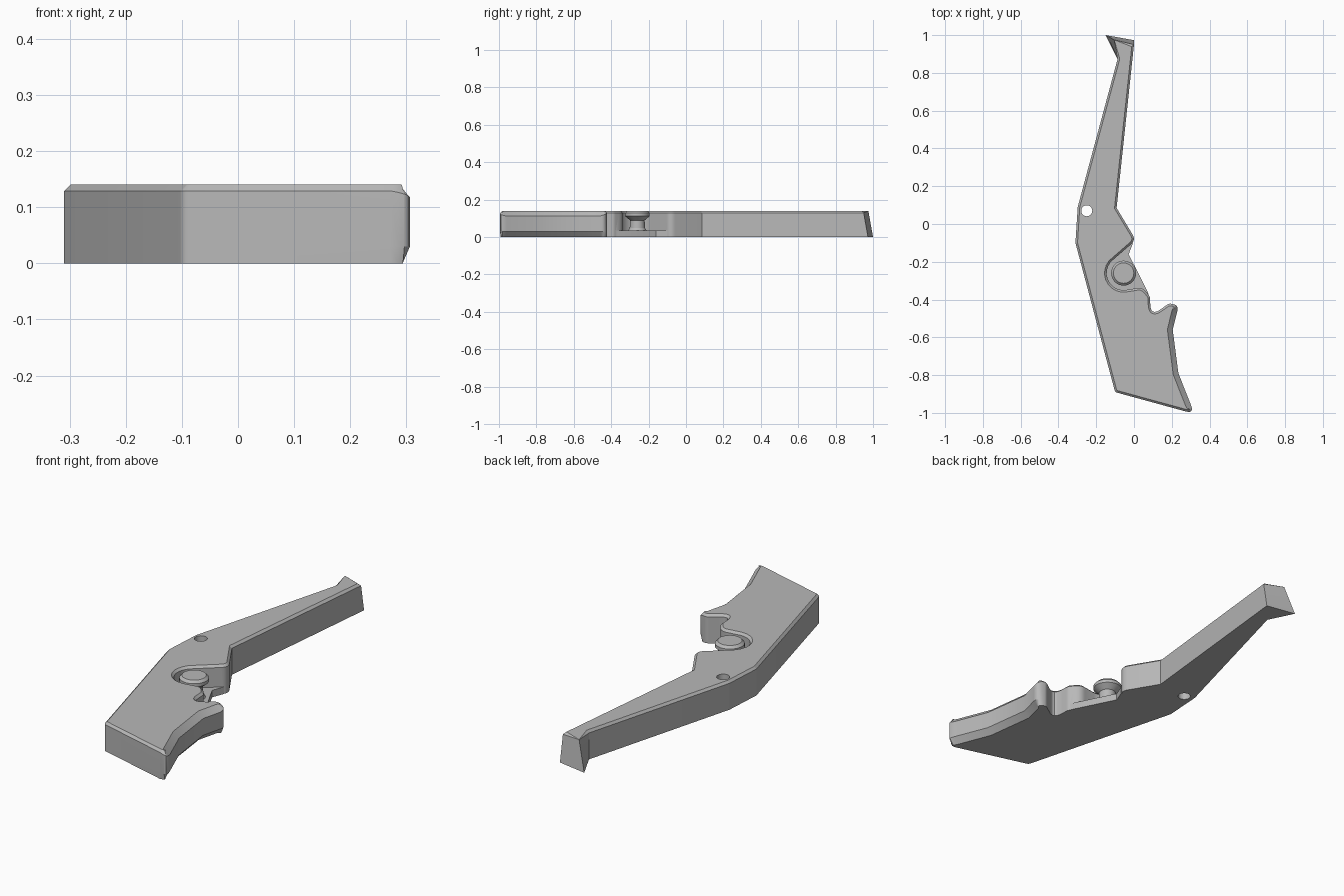
import bpy, bmesh, math
from mathutils import Vector

if "Cube" in bpy.data.objects:
    bpy.data.objects.remove(bpy.data.objects["Cube"])

HEIGHT, FLOOR = 0.14, 0.034
EDGE, GRIP = 0.011, 0.028          # small edge chamfer, wide grip chamfer
PEG = Vector((-0.055, -0.26))

grey = bpy.data.materials.new("plain_grey")
grey.use_nodes = True
grey.diffuse_color = (0.48, 0.48, 0.48, 1)
grey.node_tree.nodes["Principled BSDF"].inputs["Base Color"].default_value = grey.diffuse_color


def make_object(name, bm):
    bmesh.ops.remove_doubles(bm, verts=bm.verts, dist=0.0001)
    bmesh.ops.recalc_face_normals(bm, faces=bm.faces)
    mesh = bpy.data.meshes.new(name)
    bm.to_mesh(mesh)
    bm.free()
    mesh.materials.append(grey)
    ob = bpy.data.objects.new(name, mesh)
    bpy.context.collection.objects.link(ob)
    return ob


def loft(name, rings):
    """Skin a stack of closed rings and cap both ends."""
    bm = bmesh.new()
    loops = [[bm.verts.new(p) for p in ring] for ring in rings]
    for low, high in zip(loops, loops[1:]):
        for i in range(len(low)):
            bm.faces.new((low[i - 1], low[i], high[i], high[i - 1]))
    bm.faces.new(loops[0])
    bm.faces.new(loops[-1])
    return make_object(name, bm)


def circle(radius, z, centre, sides=32):
    return [(centre[0] + radius * math.cos(a), centre[1] + radius * math.sin(a), z)
            for a in (math.tau * i / sides for i in range(sides))]


def fillet(corners, steps=6):
    """Round corners (x, y, radius, chamfer before, chamfer after)."""
    out = []
    for i, (x, y, r, c0, c1) in enumerate(corners):
        p = Vector((x, y))
        if r == 0:
            out.append((p, c0))
            continue
        u = (Vector(corners[i - 1][:2]) - p).normalized()
        v = (Vector(corners[(i + 1) % len(corners)][:2]) - p).normalized()
        t = r / math.tan(u.angle(v) / 2)
        for s in range(steps + 1):
            k = s / steps
            out.append((p + u * t * (1 - k) ** 2 + v * t * k ** 2, c0 + (c1 - c0) * k))
    return out


def inward(points):
    """Mitred inward direction at each point of a clockwise outline."""
    result = []
    for i, (p, _) in enumerate(points):
        a = (p - points[i - 1][0]).normalized()
        b = (points[(i + 1) % len(points)][0] - p).normalized()
        n, m = Vector((a.y, -a.x)), Vector((b.y, -b.x))
        result.append((n + m) / max(0.4, 1 + n.dot(m)))
    return result


def combine(target, tool, operation):
    mod = target.modifiers.new(operation, 'BOOLEAN')
    mod.operation, mod.solver, mod.object = operation, 'EXACT', tool
    bpy.context.view_layer.objects.active = target
    bpy.ops.object.modifier_apply(modifier=mod.name)
    bpy.data.objects.remove(tool)


def edge(x, y, r=0):
    return (x, y, r, EDGE, EDGE)


# Body outline, clockwise: arm, peg recess, notch, grip, back
recess = [edge(PEG.x + 0.09 * math.cos(a), PEG.y + 0.09 * math.sin(a))
          for a in (math.radians(d) for d in range(125, 276, 15))]
outline = [
    (-0.15, 1.0, 0, 0, 0), edge(0.0, 0.973), edge(-0.092, 0.085),
    edge(0.01, -0.085, 0.04), *recess,
    edge(0.045, -0.335, 0.05), edge(0.085, -0.385, 0.03),
    edge(0.088, -0.49, 0.035), edge(0.185, -0.42, 0.03),
    (0.237, -0.43, 0.03, EDGE, GRIP),
    (0.205, -0.56, 0, GRIP, GRIP), (0.235, -0.79, 0, GRIP, GRIP),
    (0.32, -1.005, 0.025, GRIP, EDGE),
    edge(-0.1, -0.89, 0.02), edge(-0.31, -0.1, 0.02), edge(-0.298, 0.09, 0.02),
    edge(-0.087, 0.873),
]
points = fillet(outline)
miters = inward(points)
rings = [[], [], [], []]
for (p, c), m in zip(points, miters):
    base = p + m * max(0, c - EDGE) * 1.5
    top = p + m * c
    rings[0].append((*base, 0))
    rings[1].append((*p, 0.03))
    rings[2].append((*p, HEIGHT - c))
    rings[3].append((*top, HEIGHT))
body = loft("body", rings)

# Slanted tip of the hook
for v in body.data.vertices:
    if v.co.y > 0.93:
        lift = v.co.z / HEIGHT
        v.co.y -= 0.025 * lift
        if v.co.x < -0.1:
            v.co.x += 0.045 * lift

# Thin floor of the recess
floor_outline = [(-0.005, -0.1), (-0.028, -0.16), (0.075, -0.365), (0.084, -0.4),
                 (0.04, -0.42), (-0.2, -0.36), (-0.2, -0.2), (-0.1, -0.1)]
floor = loft("recess_floor", [[(x, y, z) for x, y in floor_outline] for z in (0, FLOOR)])
combine(body, floor, 'UNION')

# Pin hole
hole = [circle(0.029, z, (-0.25, 0.07)) for z in (-0.1, 0.3)]
combine(body, loft("hole_cutter", hole), 'DIFFERENCE')

# Mushroom peg
profile = [(0.05, FLOOR - 0.01), (0.05, FLOOR), (0.041, 0.048), (0.039, 0.09),
           (0.066, 0.112), (0.066, 0.128), (0.054, HEIGHT)]
peg = loft("peg", [circle(r, z, PEG) for r, z in profile])

bpy.ops.object.select_all(action='DESELECT')
for ob in (body, peg):
    ob.select_set(True)
bpy.context.view_layer.objects.active = body
bpy.ops.object.shade_smooth_by_angle(angle=math.radians(25))
